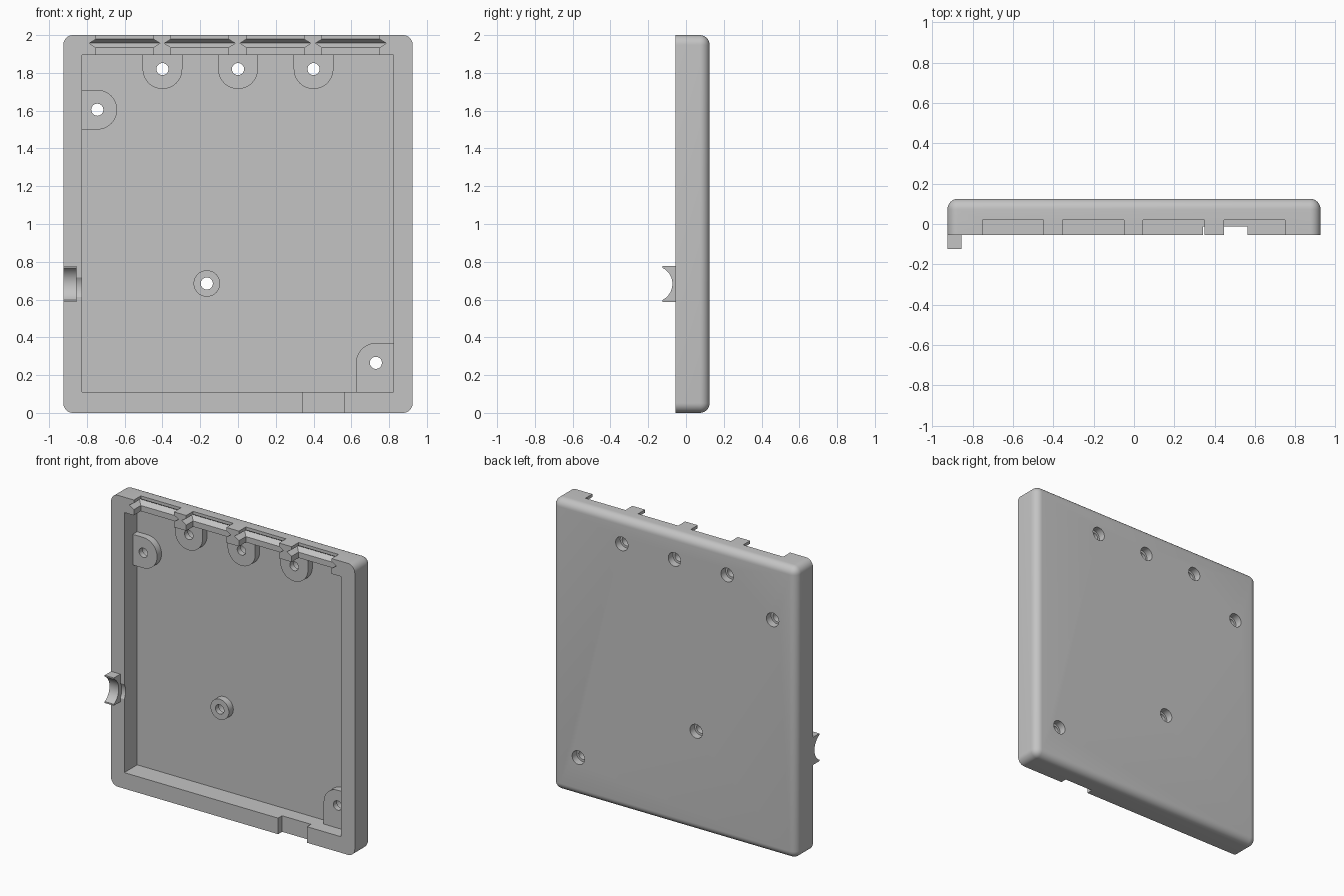
import bpy, bmesh, math
from mathutils import Matrix

cube = bpy.data.objects.get("Cube")
if cube:
    bpy.data.objects.remove(cube, do_unlink=True)

grey = bpy.data.materials.new("light grey plastic")
grey.use_nodes = True
COLOUR = (0.55, 0.55, 0.55, 1)
grey.diffuse_color = COLOUR
grey.node_tree.nodes["Principled BSDF"].inputs["Base Color"].default_value = COLOUR

FRONT, BACK, FLOOR, BOSS = -0.055, 0.125, 0.085, 0.037


def finish(name, bm):
    bmesh.ops.recalc_face_normals(bm, faces=bm.faces)
    mesh = bpy.data.meshes.new(name)
    bm.to_mesh(mesh)
    bm.free()
    obj = bpy.data.objects.new(name, mesh)
    bpy.context.collection.objects.link(obj)
    mesh.materials.append(grey)
    return obj


def loft(name, rings):
    """Closed solid through rings of equal point count."""
    bm = bmesh.new()
    loops = [[bm.verts.new(p) for p in ring] for ring in rings]
    n = len(loops[0])
    for a, b in zip(loops, loops[1:]):
        for i in range(n):
            j = (i + 1) % n
            bm.faces.new((a[i], a[j], b[j], b[i]))
    bm.faces.new(loops[0])
    bm.faces.new(loops[-1])
    return finish(name, bm)


def box(name, x0, x1, y0, y1, z0, z1):
    rect = [(x0, y0), (x1, y0), (x1, y1), (x0, y1)]
    return loft(name, [[(x, y, z) for x, y in rect] for z in (z0, z1)])


def prism(name, outline, y0, y1):
    """Extrude an x-z outline along y."""
    return loft(name, [[(x, y, z) for x, z in outline] for y in (y0, y1)])


def arc(cx, cz, r, a0, a1, steps=24):
    return [(cx + r * math.cos(math.radians(a0 + (a1 - a0) * i / steps)),
             cz + r * math.sin(math.radians(a0 + (a1 - a0) * i / steps)))
            for i in range(steps + 1)]


def disc(name, cx, cz, r, y0, y1):
    return prism(name, arc(cx, cz, r, 0, 360, 40)[:-1], y0, y1)


def boolean(target, tool, operation):
    mod = target.modifiers.new(operation.lower(), "BOOLEAN")
    mod.operation, mod.object, mod.solver = operation, tool, "EXACT"
    bpy.context.view_layer.objects.active = target
    bpy.ops.object.modifier_apply(modifier=mod.name)
    bpy.data.objects.remove(tool, do_unlink=True)


# Shell: rounded everywhere except around the open front
shell = box("shell", -0.925, 0.925, FRONT, BACK, 0, 2)
bm = bmesh.new()
bm.from_mesh(shell.data)
edges = [e for e in bm.edges if any(v.co.y > 0 for v in e.verts)]
bmesh.ops.bevel(bm, geom=edges, offset=0.052, segments=8, profile=0.5, affect="EDGES")
bm.to_mesh(shell.data)
bm.free()

# Inner cavity
boolean(shell, box("cavity", -0.825, 0.822, -0.3, FLOOR, 0.11, 1.895), "DIFFERENCE")

# Mounting bosses, merged a little into floor and walls
bosses = []
for x in (-0.4, 0, 0.4):
    bosses.append(arc(x, 1.82, 0.105, 180, 360) + [(x + 0.105, 1.91), (x - 0.105, 1.91)])
bosses.append(arc(-0.745, 1.605, 0.105, -90, 90) + [(-0.84, 1.71), (-0.84, 1.5)])
bosses.append(arc(0.73, 0.265, 0.105, 90, 180) + [(0.625, 0.1), (0.835, 0.1), (0.835, 0.37)])
bosses.append(arc(-0.165, 0.685, 0.07, 0, 360, 40)[:-1])
for outline in bosses:
    boolean(shell, prism("boss", outline, BOSS, FLOOR + 0.01), "UNION")

# Screw holes, counterbored from the back
for x, z in ((-0.4, 1.82), (0, 1.82), (0.4, 1.82), (-0.745, 1.605), (0.73, 0.265), (-0.165, 0.685)):
    boolean(shell, disc("hole", x, z, 0.032, -0.02, 0.2), "DIFFERENCE")
    boolean(shell, disc("counterbore", x, z, 0.047, 0.075, 0.2), "DIFFERENCE")

# Top slots with a V groove running round three sides
LEVELS = ((1.88, 0), (1.934, 0), (1.957, 0.035), (1.979, 0), (2.1, 0))
for cx in (-0.6, -0.2025, 0.1975, 0.5975):
    rings = []
    for z, d in LEVELS:
        w, y = 0.152 + d, 0.02 + d
        rings.append([(cx - w, -0.2, z), (cx + w, -0.2, z), (cx + w, y, z), (cx - w, y, z)])
    boolean(shell, loft("slot", rings), "DIFFERENCE")

# Shallow notch in the bottom rim
boolean(shell, box("bottom_notch", 0.343, 0.562, -0.2, -0.012, -0.1, 0.15), "DIFFERENCE")


def lying_cylinder(y, z, r, x0, x1):
    return loft("round_cut", [[(x, y + a, z + b) for a, b in arc(0, 0, r, 0, 360, 64)[:-1]]
                              for x in (x0, x1)])


# Slight saddle in the side rim beside the cradle
boolean(shell, lying_cylinder(-0.135, 0.665, 0.095, -0.855, -0.8), "DIFFERENCE")

# Cradle with a concave front
cradle = box("side_cradle", -0.925, -0.855, -0.125, FRONT, 0.588, 0.778)
boolean(cradle, lying_cylinder(-0.167, 0.683, 0.095, -1, -0.8), "DIFFERENCE")

# Smooth rounded surfaces, keep sharp edges
bpy.ops.object.select_all(action="DESELECT")
for obj in (shell, cradle):
    obj.select_set(True)
bpy.context.view_layer.objects.active = shell
bpy.ops.object.shade_smooth_by_angle(angle=math.radians(30))
